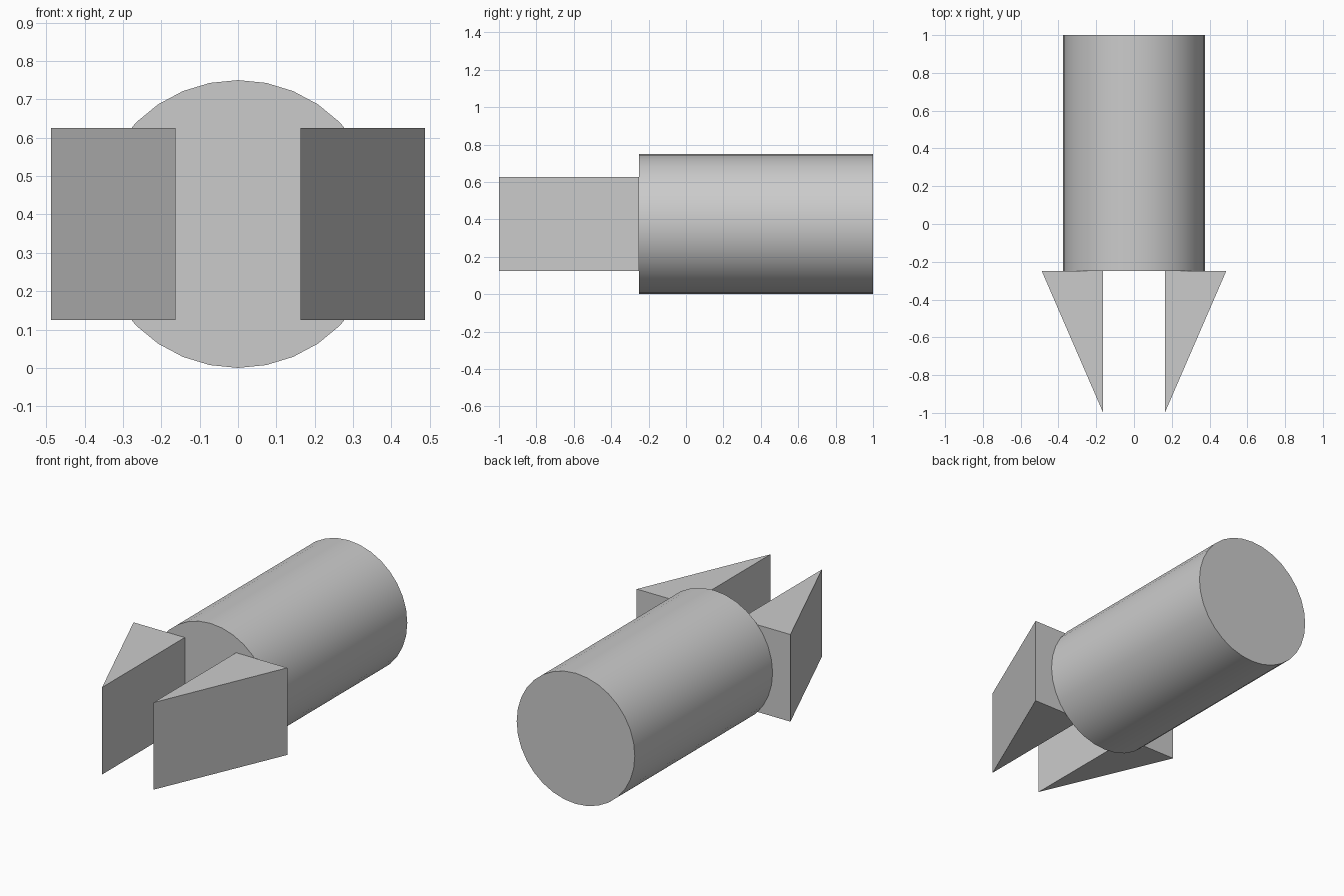
import bpy
import bmesh
import math
from mathutils import Matrix

cube = bpy.data.objects.get("Cube")
if cube:
    bpy.data.objects.remove(cube, do_unlink=True)

grey = bpy.data.materials.new("light_grey")
grey.use_nodes = True
grey.diffuse_color = (0.6, 0.6, 0.6, 1)
grey.node_tree.nodes["Principled BSDF"].inputs["Base Color"].default_value = (0.6, 0.6, 0.6, 1)

RADIUS = 0.375
JOINT_Y = -0.25


def add_object(name, bm):
    bmesh.ops.recalc_face_normals(bm, faces=bm.faces)
    mesh = bpy.data.meshes.new(name)
    bm.to_mesh(mesh)
    bm.free()
    mesh.materials.append(grey)
    obj = bpy.data.objects.new(name, mesh)
    bpy.context.collection.objects.link(obj)
    return obj


# Round body lying along y
bm = bmesh.new()
bmesh.ops.create_cone(
    bm, cap_ends=True, segments=32, radius1=RADIUS, radius2=RADIUS, depth=1 - JOINT_Y,
    matrix=Matrix.Translation((0, (1 + JOINT_Y) / 2, RADIUS)) @ Matrix.Rotation(math.pi / 2, 4, "X"))
body = add_object("body", bm)
bpy.ops.object.select_all(action="DESELECT")
body.select_set(True)
bpy.context.view_layer.objects.active = body
bpy.ops.object.shade_smooth_by_angle(angle=math.radians(30))

# Wedge prongs, pointed at the front, flat on the inner side
for side, label in ((1, "left"), (-1, "right")):
    bm = bmesh.new()
    outline = [(0.163, -1), (0.488, JOINT_Y), (0.163, JOINT_Y)]
    base = bm.faces.new([bm.verts.new((side * x, y, 0.125)) for x, y in outline])
    top = bmesh.ops.extrude_face_region(bm, geom=[base])["geom"]
    bmesh.ops.translate(bm, vec=(0, 0, 0.5),
                        verts=[v for v in top if isinstance(v, bmesh.types.BMVert)])
    add_object(label + "_prong", bm)
